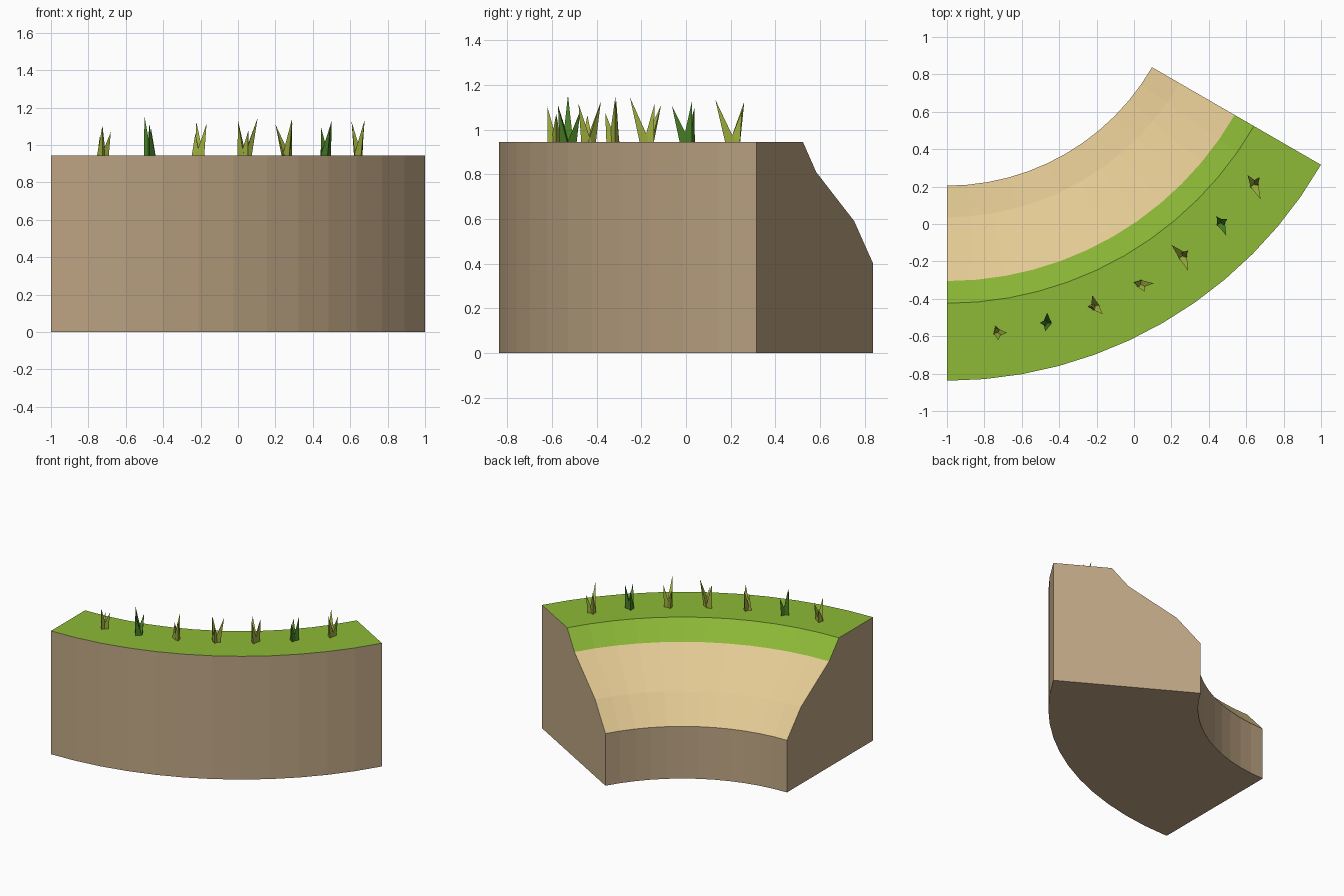
import bpy, bmesh
from math import sin, cos, pi, radians, atan2
from mathutils import Vector

if "Cube" in bpy.data.objects:
    bpy.data.objects.remove(bpy.data.objects["Cube"])

CX, CY = -1.0, 1.471          # centre of the bend
STEPS, SWEEP = 12, radians(60)
TOP = 0.945


def material(name, r, g, b):
    m = bpy.data.materials.new(name)
    m.diffuse_color = [(c / 255) ** 2.2 for c in (r, g, b)] + [1]
    m.use_nodes = True
    m.node_tree.nodes["Principled BSDF"].inputs["Base Color"].default_value = m.diffuse_color
    return m


soil = material("soil", 190, 165, 132)
sand = material("sand", 226, 200, 146)
turf = material("turf", 140, 184, 58)
light_grass = material("light_grass", 160, 176, 66)
dark_grass = material("dark_grass", 76, 128, 42)


def on_arc(radius, angle, z):
    return Vector((CX + radius * sin(angle), CY - radius * cos(angle), z))


def finish(bm, name, mats):
    bmesh.ops.recalc_face_normals(bm, faces=bm.faces[:])
    me = bpy.data.meshes.new(name)
    bm.to_mesh(me)
    bm.free()
    for m in mats:
        me.materials.append(m)
    ob = bpy.data.objects.new(name, me)
    bpy.context.collection.objects.link(ob)
    return ob


# Curved bank: cross-section (radius, height) swept through 60 degrees
profile = [(1.266, 0), (2.309, 0), (2.309, TOP), (1.895, TOP),
           (1.776, 0.81), (1.435, 0.59), (1.266, 0.4)]
side_material = [0, 0, 2, 2, 1, 1, 0]
bm = bmesh.new()
rings = [[bm.verts.new(on_arc(r, SWEEP * s / STEPS, z)) for r, z in profile]
         for s in range(STEPS + 1)]
n = len(profile)
for a, b in zip(rings, rings[1:]):
    for i in range(n):
        j = (i + 1) % n
        bm.faces.new((a[i], a[j], b[j], b[i])).material_index = side_material[i]
bm.faces.new(rings[0])
bm.faces.new(rings[-1])
finish(bm, "curved_bank", [soil, sand, turf])

# Grass tufts: three leaning blades each, given as tip offsets
tufts = [
    [(0.005, -0.04, 0.16), (0.05, 0.0, 0.125), (-0.01, 0.03, 0.10)],
    [(-0.036, 0.0, 0.21), (-0.01, -0.045, 0.165), (0.0, 0.055, 0.14)],
    [(-0.015, 0.06, 0.18), (0.04, -0.04, 0.17), (-0.02, 0.0, 0.12)],
    [(-0.035, 0.01, 0.185), (0.07, 0.005, 0.20), (0.02, -0.04, 0.13)],
    [(-0.06, 0.06, 0.165), (0.03, -0.08, 0.20), (0.03, 0.03, 0.17)],
    [(0.036, 0.02, 0.185), (0.03, -0.07, 0.16), (-0.02, 0.03, 0.15)],
    [(-0.035, 0.05, 0.18), (0.035, -0.08, 0.19), (0.03, 0.04, 0.14)],
]
for k, tips in enumerate(tufts):
    centre = on_arc(2.07, radians(7.5 * (k + 1)), TOP)
    bm = bmesh.new()
    for tip in tips:
        lean = atan2(tip[1], tip[0])
        foot = centre + Vector((cos(lean), sin(lean), 0)) * 0.012
        base = [bm.verts.new(foot + Vector((cos(lean + a), sin(lean + a), 0)) * 0.027)
                for a in (0, 2 * pi / 3, 4 * pi / 3)]
        apex = bm.verts.new(centre + Vector(tip))
        bm.faces.new(base)
        for i in range(3):
            bm.faces.new((base[i], base[(i + 1) % 3], apex))
    finish(bm, f"grass_tuft_{k + 1}", [dark_grass if k in (1, 5) else light_grass])
